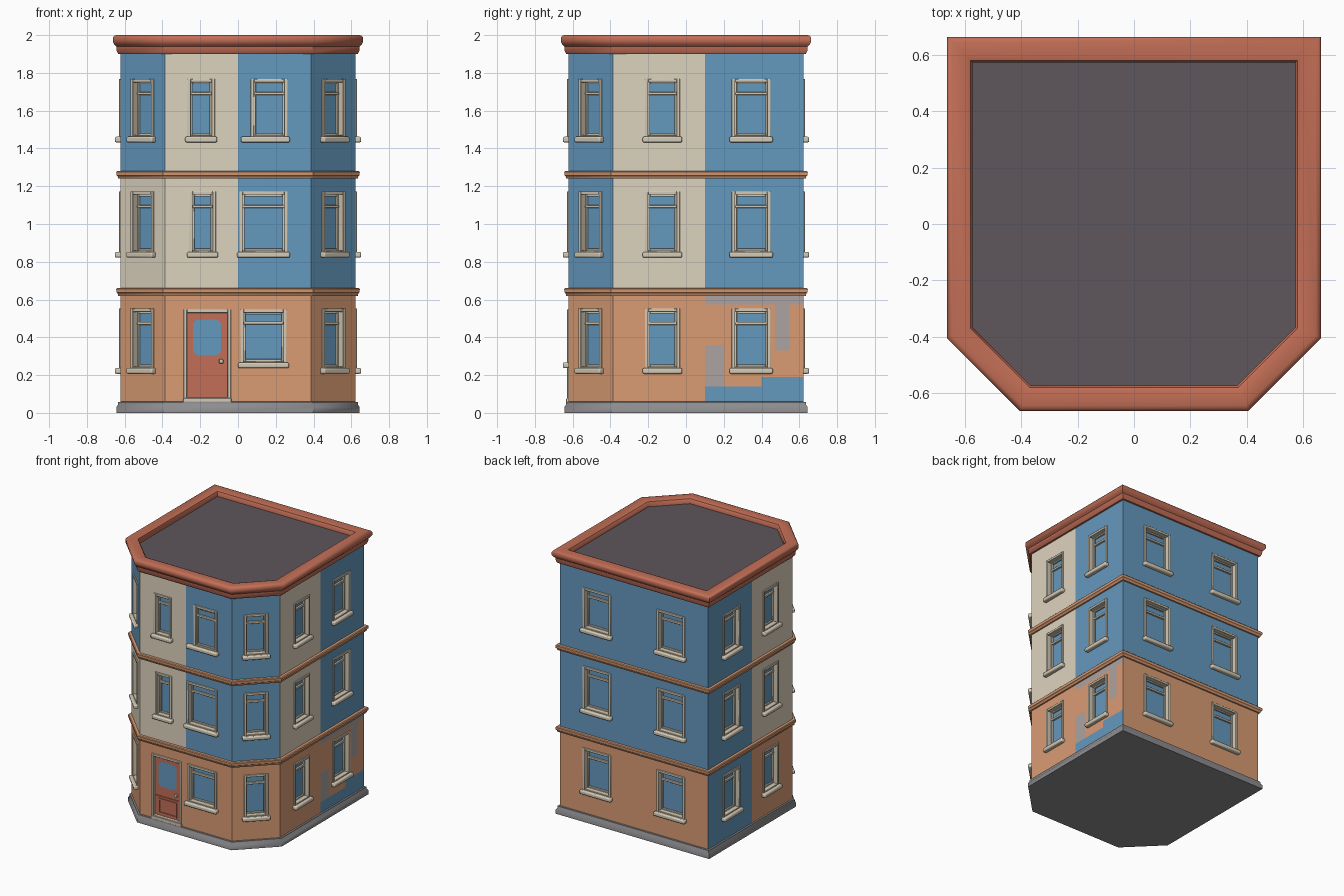
import bpy, bmesh, math
from mathutils import Vector

if "Cube" in bpy.data.objects:
    bpy.data.objects.remove(bpy.data.objects["Cube"])


def lin(c):
    c /= 255
    return c / 12.92 if c <= 0.04045 else ((c + 0.055) / 1.055) ** 2.4


def mat(name, r, g, b):
    m = bpy.data.materials.new(name)
    m.diffuse_color = (lin(r), lin(g), lin(b), 1)
    m.use_nodes = True
    m.node_tree.nodes["Principled BSDF"].inputs["Base Color"].default_value = m.diffuse_color
    return m


BLUE = mat("blue", 100, 153, 190)
CREAM = mat("cream", 222, 211, 190)
ORANGE = mat("orange plaster", 218, 156, 116)
GREY = mat("worn plaster", 172, 164, 162)
RED = mat("terracotta", 194, 110, 86)
STONE = mat("stone grey", 142, 142, 145)
ROOF = mat("roof felt", 94, 86, 92)
TRIM = mat("window trim", 212, 202, 182)

# Footprint: square with two chamfered front corners, counter-clockwise
W, C = 0.622, 0.387
FOOT = [Vector(p) for p in ((-C, -W), (C, -W), (W, -C), (W, W), (-W, W), (-W, -C))]
FLOORS = [(0.05, 0.63), (0.63, 1.25), (1.25, 1.91)]


def offset_foot(d):
    out = []
    for i, p in enumerate(FOOT):
        a = (p - FOOT[i - 1]).normalized()
        b = (FOOT[(i + 1) % 6] - p).normalized()
        na, nb = Vector((a.y, -a.x)), Vector((b.y, -b.x))
        out.append(p + (na + nb) * d / (1 + na.dot(nb)))
    return out


def finish(name, bm, mats, bevel=0, smooth=False):
    me = bpy.data.meshes.new(name)
    bm.to_mesh(me)
    bm.free()
    ob = bpy.data.objects.new(name, me)
    bpy.context.collection.objects.link(ob)
    for m in mats:
        me.materials.append(m)
    if bevel:
        mod = ob.modifiers.new("bevel", 'BEVEL')
        mod.width, mod.segments = bevel, 2
    if smooth:
        bpy.context.view_layer.objects.active = ob
        ob.select_set(True)
        bpy.ops.object.shade_smooth_by_angle(angle=math.radians(40))
        ob.select_set(False)
    return ob


def moulding(name, profile, m, caps=(False, False)):
    """Sweep an (offset, z) profile around the footprint."""
    bm = bmesh.new()
    rings = [[bm.verts.new((p.x, p.y, z)) for p in offset_foot(d)] for d, z in profile]
    for r, s in zip(rings, rings[1:]):
        for i in range(6):
            j = (i + 1) % 6
            bm.faces.new((r[i], r[j], s[j], s[i]))
    if caps[0]:
        bm.faces.new(rings[0][::-1])
    if caps[1]:
        bm.faces.new(rings[-1])
    return finish(name, bm, [m], smooth=True)


# Base, string courses, cornice and roof
moulding("base_plinth", [(0.022, 0), (0.022, 0.03), (0.012, 0.045), (0.012, 0.058), (-0.01, 0.06)],
         STONE, (True, False))
for i, z in enumerate((0.62, 1.24)):
    moulding(f"string_course_{i}", [(-0.01, z), (0.012, z), (0.015, z + 0.012), (0.021, z + 0.017),
             (0.023, z + 0.036), (0.018, z + 0.041), (-0.01, z + 0.042)], ORANGE)
moulding("cornice", [(-0.01, 1.898), (0.012, 1.90), (0.02, 1.915), (0.022, 1.94), (0.034, 1.952),
         (0.041, 1.965), (0.041, 1.985), (0.034, 1.996), (0.022, 2.0), (-0.025, 2.0), (-0.042, 1.994),
         (-0.05, 1.98), (-0.05, 1.955)], RED)
moulding("roof", [(-0.045, 1.955), (-0.045, 1.96)], ROOF, (False, True))

# Walls: name, origin, direction, half-extent range along the wall
H = (FOOT[2] - FOOT[1]).length / 2
M = (W + C) / 2
S = math.sqrt(0.5)
WALLS = {
    "front": ((0, -W), (1, 0), -C, C),
    "front_right": ((M, -M), (S, S), -H, H),
    "right": ((W, 0), (0, 1), -C, W),
    "back": ((0, W), (-1, 0), -W, W),
    "left": ((-W, 0), (0, -1), -W, C),
    "front_left": ((-M, -M), (S, -S), -H, H),
}

# Openings per wall: (u0, u1, z0, z1, kind)
ZS = [(0.235, 0.545), (0.85, 1.165), (1.46, 1.76)]
OPEN = {k: [] for k in WALLS}
for z0, z1 in ZS:
    for side in ("front_left", "front_right"):
        OPEN[side].append((-0.077, 0.077, z0, z1, "window"))
    OPEN["right"] += [(-0.21, -0.04, z0, z1, "window"), (0.25, 0.44, z0, z1, "window")]
    OPEN["left"] += [(0.04, 0.21, z0, z1, "window"), (-0.44, -0.25, z0, z1, "window")]
    OPEN["back"] += [(-0.42, -0.20, z0, z1, "window"), (0.20, 0.42, z0, z1, "window")]
OPEN["front"] = [(-0.28, -0.045, 0.075, 0.54, "door"), (0.02, 0.25, 0.265, 0.54, "window"),
                 (-0.25, -0.125, 0.85, 1.165, "window"), (0.015, 0.255, 0.85, 1.165, "window"),
                 (-0.26, -0.13, 1.46, 1.76, "window"), (0.075, 0.255, 1.46, 1.76, "shallow")]

WALLMATS = [ORANGE, BLUE, CREAM, GREY]


def wall_colour(side, floor, u, z):
    if side == "left":
        u = -u
    if floor == 0:
        if side == "left":
            return 1 if u > 0.1 else 0
        if side == "right" and u > 0.1:       # worn paint patches
            if z < 0.14 or (z < 0.19 and u > 0.4):
                return 1
            if (u < 0.2 and z < 0.36) or z > 0.575 or (0.47 < u < 0.55 and z > 0.33):
                return 3
        return 0
    if side in ("left", "right"):
        return 1 if u > 0.1 else 2
    if side == "front":
        return 2 if u < 0 else 1
    if side == "front_left":
        return 2 if floor == 1 else 1
    return 1


def placer(side):
    o, t, _, _ = WALLS[side]
    o, t = Vector(o), Vector(t)
    n = Vector((t.y, -t.x))
    return lambda u, z, d=0.0: (*(o + t * u + n * d), z)


def quad(bm, pts, mi=0):
    f = bm.faces.new([bm.verts.new(p) for p in pts])
    f.material_index = mi


def box(bm, P, u0, u1, z0, z1, d0, d1):
    v = [bm.verts.new(P(u, z, d)) for d in (d0, d1) for u, z in ((u0, z0), (u1, z0), (u1, z1), (u0, z1))]
    for f in ((3, 2, 1, 0), (4, 5, 6, 7), (0, 1, 5, 4), (1, 2, 6, 5), (2, 3, 7, 6), (3, 0, 4, 7)):
        bm.faces.new([v[i] for i in f])


def ring(bm, P, u0, u1, z0, z1, w, d0, d1):
    """Rectangular frame, w wide, inside the given bounds."""
    box(bm, P, u0, u0 + w, z0, z1, d0, d1)
    box(bm, P, u1 - w, u1, z0, z1, d0, d1)
    box(bm, P, u0 + w, u1 - w, z1 - w, z1, d0, d1)
    box(bm, P, u0 + w, u1 - w, z0, z0 + w, d0, d1)


glass, frames, sills = bmesh.new(), bmesh.new(), bmesh.new()
for side, (_, _, ua, ub) in WALLS.items():
    P = placer(side)
    bm = bmesh.new()
    ops = OPEN[side]
    us = {ua, ub} | {e for o in ops for e in o[:2]}
    zs = {z for f in FLOORS for z in f} | {e for o in ops for e in o[2:4]}
    us |= {"front": {0}, "left": {-0.1}, "right": {0.1, 0.2, 0.4, 0.47, 0.55}}.get(side, set())
    if side == "right":
        zs |= {0.14, 0.19, 0.33, 0.36, 0.575}
    us, zs = sorted(us), sorted(zs)
    # Wall cells around the openings
    for a, b in zip(us, us[1:]):
        for c, d in zip(zs, zs[1:]):
            u, z = (a + b) / 2, (c + d) / 2
            if any(o[0] < u < o[1] and o[2] < z < o[3] for o in ops):
                continue
            floor = next(i for i, f in enumerate(FLOORS) if f[0] < z < f[1])
            quad(bm, (P(a, c), P(b, c), P(b, d), P(a, d)), wall_colour(side, floor, u, z))
    bmesh.ops.remove_doubles(bm, verts=bm.verts, dist=1e-5)
    finish(f"wall_{side}", bm, WALLMATS)

    for u0, u1, z0, z1, kind in ops:
        dp = -0.015 if kind == "shallow" else -0.04
        # Reveal lining and outer surround
        ring(frames, P, u0 - 0.008, u1 + 0.008, z0 - 0.008, z1 + 0.008, 0.018, dp, 0.008)
        if kind == "door":
            continue
        # Glass, sash, transom and sill
        quad(glass, (P(u0, z0, dp), P(u1, z0, dp), P(u1, z1, dp), P(u0, z1, dp)))
        ring(frames, P, u0 + 0.008, u1 - 0.008, z0 + 0.008, z1 - 0.008, 0.012, dp, dp + 0.014)
        zt = z0 + (z1 - z0) * 0.77
        box(frames, P, u0 + 0.01, u1 - 0.01, zt - 0.008, zt + 0.008, dp, dp + 0.016)
        ext = -0.06 if kind == "shallow" else -0.02
        box(sills, P, u0 + ext, u1 + 0.02, z0 - 0.028, z0 + 0.002, -0.01, 0.03)

finish("window_glass", glass, [BLUE])
finish("window_frames", frames, [TRIM], bevel=0.003, smooth=True)
finish("window_sills", sills, [TRIM], bevel=0.008, smooth=True)

# Front door: leaf, raised lower panel, glazed light with cut corners, handle
P = placer("front")
bm = bmesh.new()
box(bm, P, -0.272, -0.053, 0.075, 0.535, -0.035, -0.015)
ring(bm, P, -0.24, -0.085, 0.10, 0.215, 0.012, -0.016, -0.009)
box(bm, P, -0.262, -0.063, 0.222, 0.234, -0.016, -0.008)
finish("front_door", bm, [RED])
bm = bmesh.new()
u0, u1, z0, z1, k = -0.238, -0.09, 0.305, 0.495, 0.02
quad(bm, [P(u, z, -0.012) for u, z in ((u0 + k, z0), (u1 - k, z0), (u1, z0 + k), (u1, z1 - k),
                                       (u1 - k, z1), (u0 + k, z1), (u0, z1 - k), (u0, z0 + k))])
finish("door_glass", bm, [BLUE])
bm = bmesh.new()
box(bm, P, -0.10, -0.078, 0.262, 0.284, -0.016, 0.002)
finish("door_handle", bm, [TRIM], bevel=0.004)
box_step = bmesh.new()
box(box_step, P, -0.29, -0.035, 0.055, 0.078, -0.03, 0.012)
finish("door_step", box_step, [TRIM], bevel=0.004)
